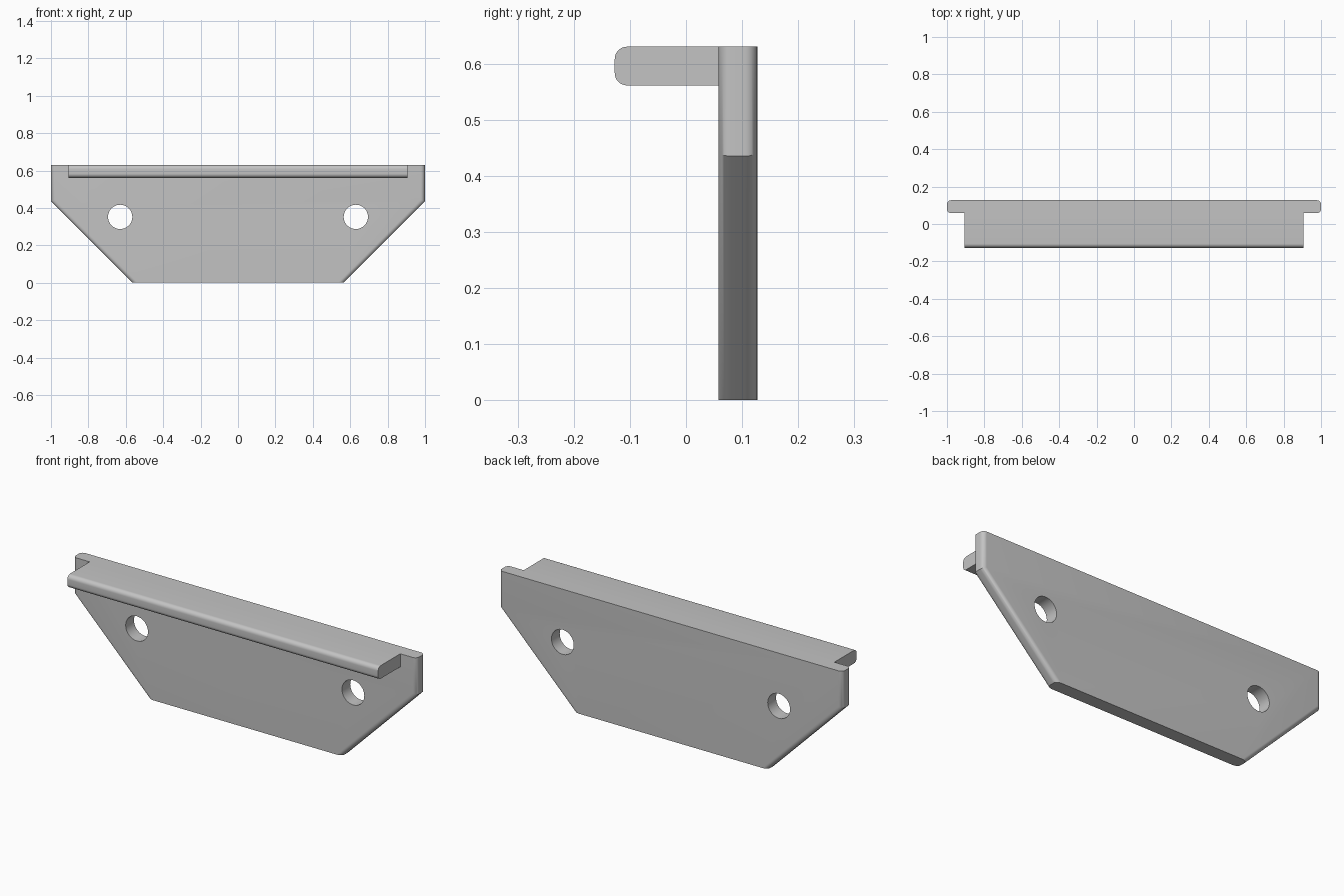
import bpy
import bmesh
import math

cube = bpy.data.objects.get("Cube")
if cube:
    bpy.data.objects.remove(cube, do_unlink=True)

# Main dimensions
HEIGHT = 0.63
BACK_Y, FACE_Y, LIP_Y = 0.127, 0.058, -0.127
LEDGE_X, LEDGE_Z = 0.905, 0.561
ROUND = 0.022
HOLE_X, HOLE_Z, HOLE_R = 0.63, 0.352, 0.065

grey = bpy.data.materials.new("light grey")
grey.use_nodes = True
grey.diffuse_color = (0.55, 0.55, 0.55, 1)
grey.node_tree.nodes["Principled BSDF"].inputs["Base Color"].default_value = (0.55, 0.55, 0.55, 1)


def extruded(name, outline, offset, round_edge):
    """Extrude a closed outline and round the edges picked by round_edge."""
    bm = bmesh.new()
    face = bm.faces.new([bm.verts.new(p) for p in outline])
    new = bmesh.ops.extrude_face_region(bm, geom=[face])["geom"]
    bmesh.ops.translate(bm, vec=offset, verts=[v for v in new if isinstance(v, bmesh.types.BMVert)])
    bmesh.ops.recalc_face_normals(bm, faces=bm.faces)
    edges = [e for e in bm.edges if round_edge(e.verts[0].co, e.verts[1].co)]
    bmesh.ops.bevel(bm, geom=edges, offset=ROUND, offset_type='OFFSET',
                    segments=8, profile=0.5, affect='EDGES')
    bmesh.ops.recalc_face_normals(bm, faces=bm.faces)
    mesh = bpy.data.meshes.new(name)
    bm.to_mesh(mesh)
    bm.free()
    mesh.materials.append(grey)
    obj = bpy.data.objects.new(name, mesh)
    bpy.context.collection.objects.link(obj)
    return obj


def activate(obj):
    bpy.ops.object.select_all(action='DESELECT')
    obj.select_set(True)
    bpy.context.view_layer.objects.active = obj


# Upright plate: chamfered lower corners, rounded along both ends
half = [(0.565, 0), (1, 0.435), (1, HEIGHT)]
profile = half + [(-x, z) for x, z in reversed(half)]
plate = extruded(
    "back_plate", [(x, FACE_Y, z) for x, z in profile], (0, BACK_Y - FACE_Y, 0),
    lambda a, b: abs(a.y - b.y) < 1e-5 and abs(a.z - b.z) > 1e-3)

# Two screw holes through the plate
for side in (-1, 1):
    bpy.ops.mesh.primitive_cylinder_add(
        vertices=48, radius=HOLE_R, depth=0.4,
        location=(side * HOLE_X, 0.09, HOLE_Z), rotation=(math.pi / 2, 0, 0))
    cutter = bpy.context.object
    cutter.name = "hole_cutter"
    cutter.hide_render = True
    cutter.data.materials.append(grey)
    activate(plate)
    cut = plate.modifiers.new("screw_hole", 'BOOLEAN')
    cut.operation = 'DIFFERENCE'
    cut.solver = 'EXACT'
    cut.object = cutter
    bpy.ops.object.modifier_apply(modifier=cut.name)
    bpy.data.objects.remove(cutter, do_unlink=True)

# Ledge along the top, with a rounded front lip
ledge = extruded(
    "top_ledge",
    [(-LEDGE_X, y, z) for y, z in [(FACE_Y, LEDGE_Z), (LIP_Y, LEDGE_Z), (LIP_Y, HEIGHT), (FACE_Y, HEIGHT)]],
    (2 * LEDGE_X, 0, 0),
    lambda a, b: abs(a.x - b.x) > 1 and a.y < 0)

for obj in (plate, ledge):
    activate(obj)
    bpy.ops.object.shade_smooth_by_angle(angle=math.radians(30))
